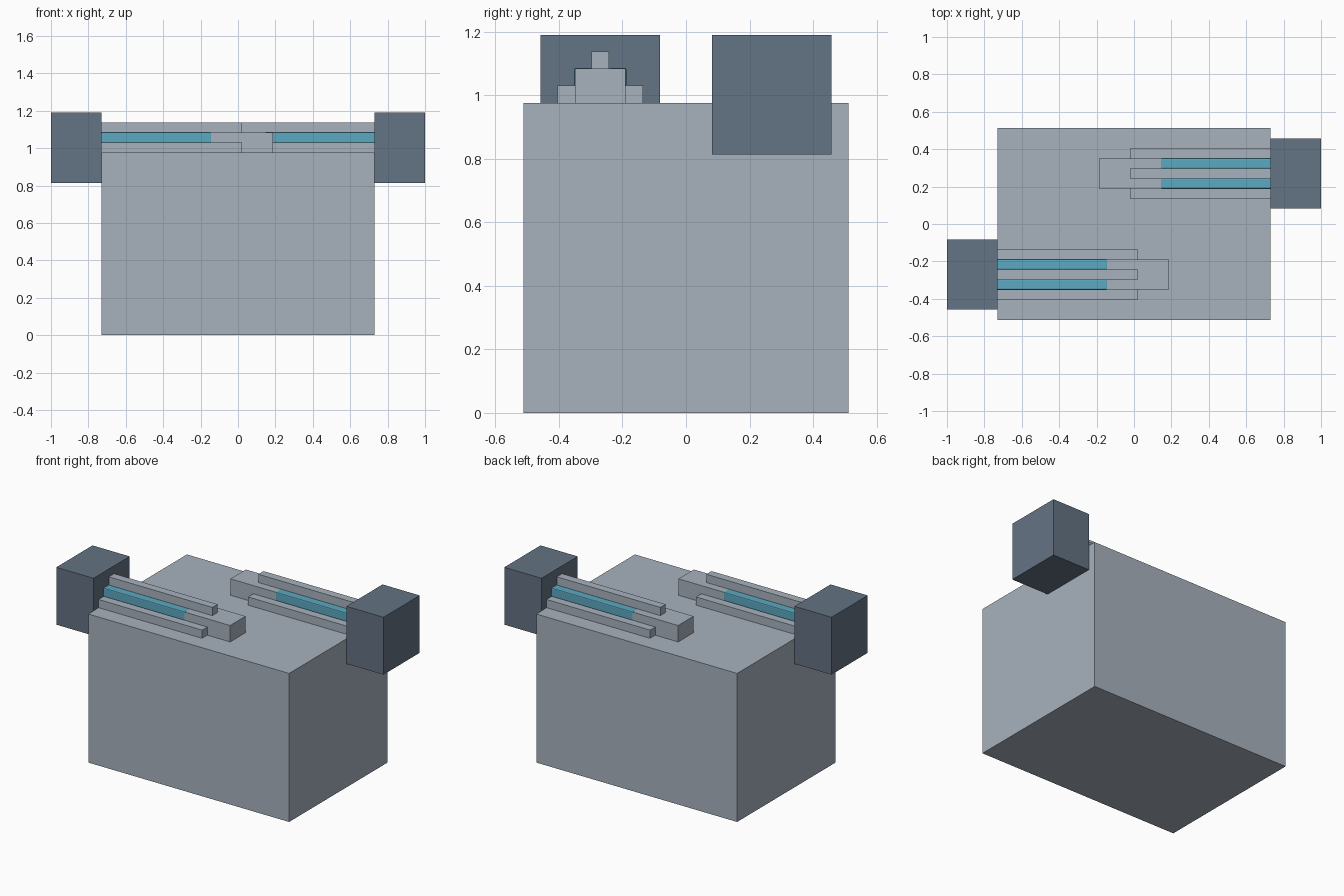
import bpy
import bmesh

if "Cube" in bpy.data.objects:
    bpy.data.objects.remove(bpy.data.objects["Cube"], do_unlink=True)


def linear(c):
    c /= 255
    return c / 12.92 if c <= 0.04045 else ((c + 0.055) / 1.055) ** 2.4


def make_material(name, r, g, b):
    colour = (linear(r), linear(g), linear(b), 1)
    mat = bpy.data.materials.new(name)
    mat.use_nodes = True
    mat.diffuse_color = colour
    bsdf = next(n for n in mat.node_tree.nodes if n.type == 'BSDF_PRINCIPLED')
    bsdf.inputs["Base Color"].default_value = colour
    return mat


LIGHT = make_material("light grey", 167, 178, 190)
DARK = make_material("dark slate", 100, 115, 131)
BLUE = make_material("light blue", 92, 168, 192)


def box(name, xs, ys, zs, mat, turn=False, bevel=0):
    """Box from ranges; turn rotates it half a turn about the z axis."""
    if turn:
        xs, ys = (-xs[1], -xs[0]), (-ys[1], -ys[0])
    mesh = bpy.data.meshes.new(name)
    bm = bmesh.new()
    bmesh.ops.create_cube(bm, size=1)
    for v in bm.verts:
        for i, (lo, hi) in enumerate((xs, ys, zs)):
            v.co[i] = hi if v.co[i] > 0 else lo
    bm.to_mesh(mesh)
    bm.free()
    mesh.materials.append(mat)
    obj = bpy.data.objects.new(name, mesh)
    bpy.context.collection.objects.link(obj)
    if bevel:
        mod = obj.modifiers.new("rounded edges", 'BEVEL')
        mod.width = bevel
        mod.segments = 2
    return obj


# Main block
WALL, TOP = 0.73, 0.976
box("body", (-WALL, WALL), (-0.512, 0.512), (0, TOP), LIGHT)

# Two identical arms, one turned half way round
Y = -0.27             # centre line of the front arm
STEP = 0.054          # height of one step in the arm's section
LONG, SHORT = 0.188, 0.022
for side, turn in (("right", False), ("left", True)):
    # End block hanging on the side wall
    box(side + "_end_block", (-1, -WALL), (Y - 0.188, Y + 0.188),
        (0.813, 1.19), DARK, turn)

    # Long central bar with a shorter rail on top
    box(side + "_bar", (-WALL, LONG), (Y - 0.08, Y + 0.08),
        (TOP, TOP + 2 * STEP), LIGHT, turn)
    box(side + "_top_rail", (-WALL, SHORT), (Y - 0.027, Y + 0.027),
        (TOP + 2 * STEP, TOP + 3 * STEP), LIGHT, turn)

    for place, s in (("outer", -1), ("inner", 1)):
        # Low rail beside the bar
        ys = sorted((Y + s * 0.08, Y + s * 0.134))
        box(f"{side}_{place}_rail", (-WALL, SHORT), ys, (TOP, TOP + STEP), LIGHT, turn)

        # Coloured strip along the bar's upper edge, barely proud of it
        ys = sorted((Y + s * 0.026, Y + s * 0.082))
        box(f"{side}_{place}_strip", (-WALL - 0.02, -0.142), ys,
            (TOP + STEP - 0.002, TOP + 2 * STEP + 0.002), BLUE, turn, bevel=0.006)
